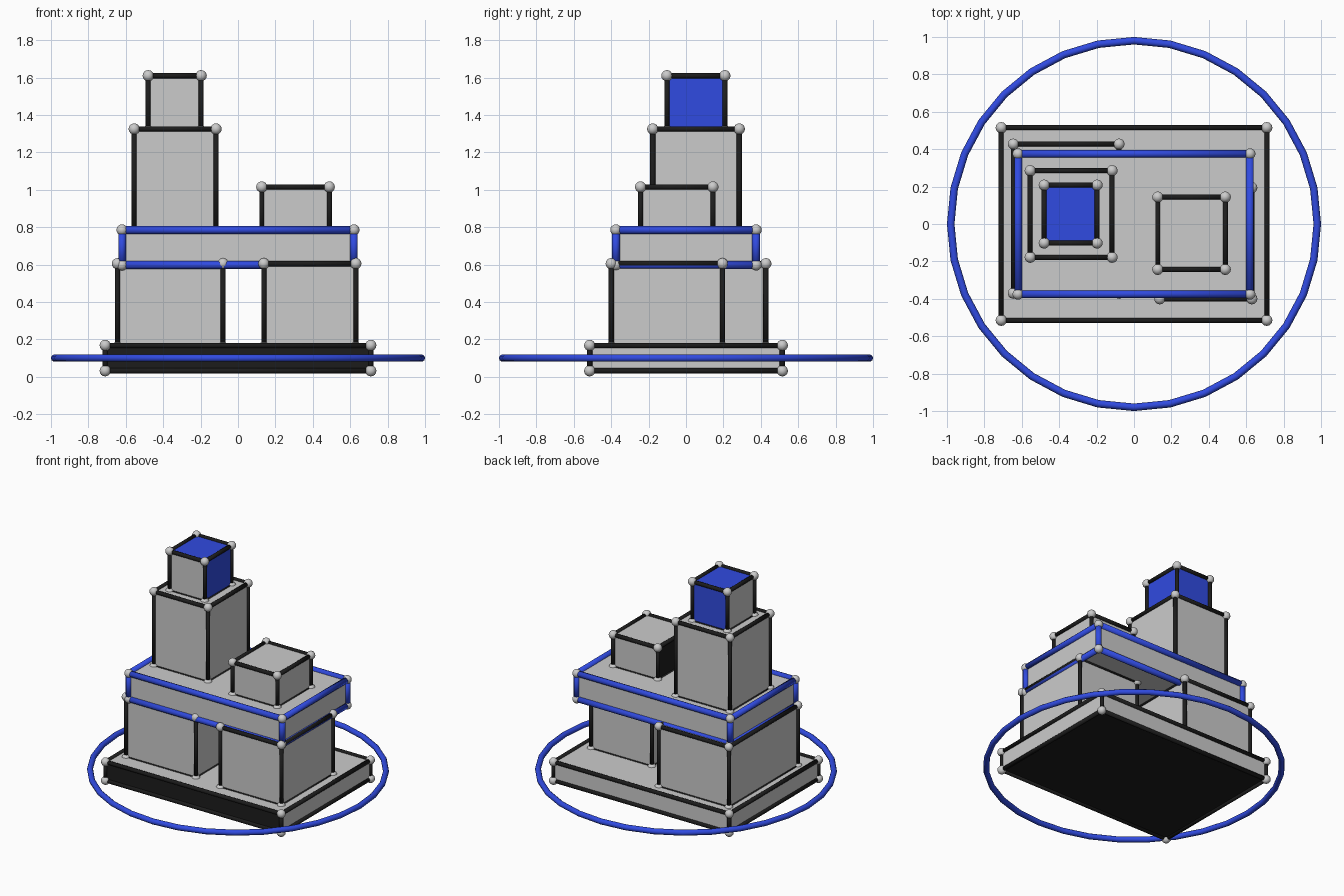
import bpy, bmesh
from math import pi
from mathutils import Vector, Matrix

if "Cube" in bpy.data.objects:
    bpy.data.objects.remove(bpy.data.objects["Cube"])


def material(name, color):
    m = bpy.data.materials.new(name)
    m.diffuse_color = (*color, 1)
    m.use_nodes = True
    m.node_tree.nodes["Principled BSDF"].inputs["Base Color"].default_value = m.diffuse_color
    return m


blue = material("blue", (0.03, 0.07, 0.75))
black = material("black", (0.012, 0.012, 0.012))


def finish(bm, name, mats=(), smooth=False):
    me = bpy.data.meshes.new(name)
    for f in bm.faces:
        f.smooth = smooth
    bm.to_mesh(me)
    bm.free()
    for m in mats:
        me.materials.append(m)
    ob = bpy.data.objects.new(name, me)
    bpy.context.collection.objects.link(ob)
    return ob


def block(name, x, y, z, edge_mat=black, edge_r=0.014, paint=None, painted=()):
    """Box with rods along its edges and balls on its corners."""
    lo, hi = Vector((x[0], y[0], z[0])), Vector((x[1], y[1], z[1]))
    size, mid = hi - lo, (lo + hi) / 2
    place = Matrix.Translation(mid) @ Matrix.Diagonal((*size, 1))

    # solid body with some painted sides
    body = bmesh.new()
    bmesh.ops.create_cube(body, size=1, matrix=place)
    body.normal_update()
    edges = [(e.verts[0].co.copy(), e.verts[1].co.copy()) for e in body.edges]
    corners = [v.co.copy() for v in body.verts]
    for f in body.faces:
        if any(f.normal.dot(Vector(d)) > 0.9 for d in painted):
            f.material_index = 1
    finish(body, name, (None, paint) if paint else ())

    # edge rods
    rods = bmesh.new()
    for a, b in edges:
        d = b - a
        m = Matrix.Translation((a + b) / 2) @ d.to_track_quat('Z', 'Y').to_matrix().to_4x4()
        bmesh.ops.create_cone(rods, cap_ends=True, segments=10, radius1=edge_r,
                              radius2=edge_r, depth=d.length, matrix=m)
    finish(rods, name + "_edges", (edge_mat,), True)

    # corner balls
    balls = bmesh.new()
    for c in corners:
        bmesh.ops.create_uvsphere(balls, u_segments=12, v_segments=8, radius=0.03,
                                  matrix=Matrix.Translation(c))
    finish(balls, name + "_corners", (), True)


# stacked blocks, each sunk slightly into the one below
block("base_slab", (-0.71, 0.71), (-0.515, 0.515), (0.032, 0.168),
      paint=black, painted=[(0, -1, 0), (0, 0, -1)])
block("lower_left_block", (-0.645, -0.08), (-0.37, 0.427), (0.158, 0.605))
block("lower_right_block", (0.138, 0.63), (-0.4, 0.195), (0.158, 0.605))
block("middle_slab", (-0.62, 0.62), (-0.375, 0.375), (0.598, 0.785), blue, 0.021)
block("tower", (-0.555, -0.117), (-0.178, 0.285), (0.775, 1.325))
block("small_block", (0.127, 0.488), (-0.243, 0.144), (0.775, 1.015),
      paint=black, painted=[(-1, 0, 0)])
block("top_cube", (-0.48, -0.197), (-0.102, 0.208), (1.315, 1.61),
      paint=blue, painted=[(1, 0, 0), (0, 1, 0), (0, 0, 1)])

# ring around the base
bpy.ops.mesh.primitive_torus_add(major_segments=32, minor_segments=10,
                                 major_radius=0.98, minor_radius=0.02,
                                 location=(0, 0, 0.1))
ring = bpy.context.object
ring.name = "ground_ring"
ring.data.materials.append(blue)
bpy.ops.object.shade_smooth_by_angle(angle=pi / 4)
